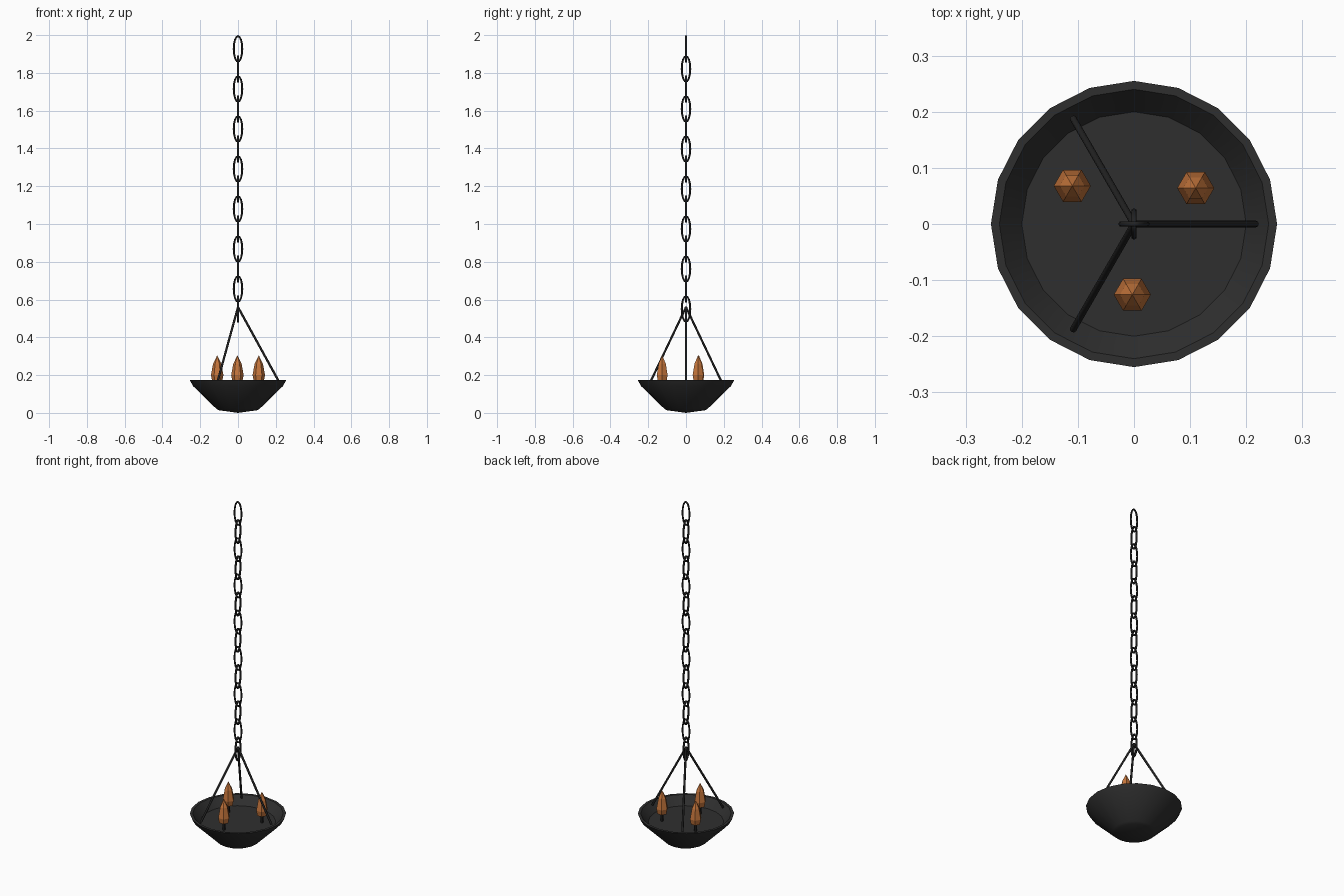
import bpy, math
from mathutils import Vector

cube = bpy.data.objects.get("Cube")
if cube:
    bpy.data.objects.remove(cube, do_unlink=True)


def material(name, rgb):
    m = bpy.data.materials.new(name)
    m.use_nodes = True
    m.diffuse_color = (*rgb, 1)
    m.node_tree.nodes["Principled BSDF"].inputs["Base Color"].default_value = (*rgb, 1)
    return m


bowl_iron = material("dark bowl iron", (0.028, 0.028, 0.028))
chain_iron = material("black chain iron", (0.016, 0.016, 0.016))
flame_orange = material("flame orange", (0.56, 0.18, 0.045))


def make(name, verts, faces, mat, smooth=False):
    mesh = bpy.data.meshes.new(name)
    mesh.from_pydata(verts, [], faces)
    mesh.materials.append(mat)
    obj = bpy.data.objects.new(name, mesh)
    bpy.context.collection.objects.link(obj)
    if smooth:
        bpy.ops.object.select_all(action='DESELECT')
        obj.select_set(True)
        bpy.context.view_layer.objects.active = obj
        bpy.ops.object.shade_smooth_by_angle(angle=math.radians(30))
    return obj


def lathe(name, profile, sides, mat, at=(0, 0), smooth=False):
    """Revolve (radius, height) points; both ends lie on the axis."""
    verts, faces, rings = [], [], []
    for r, z in profile:
        start = len(verts)
        count = sides if r > 0 else 1
        for i in range(count):
            a = math.tau * i / sides
            verts.append((at[0] + r * math.cos(a), at[1] + r * math.sin(a), z))
        rings.append([start + i % count for i in range(sides)])
    for low, high in zip(rings, rings[1:]):
        for i in range(sides):
            j = (i + 1) % sides
            quad = (low[i], low[j], high[j], high[i])
            faces.append(tuple(dict.fromkeys(quad)))
    return make(name, verts, faces, mat, smooth)


def rod(name, start, end, radius, mat, sides=8):
    start, end = Vector(start), Vector(end)
    bpy.ops.mesh.primitive_cylinder_add(
        vertices=sides, radius=radius, depth=(end - start).length,
        location=(start + end) / 2)
    obj = bpy.context.object
    obj.name = name
    obj.rotation_euler = (end - start).to_track_quat('Z', 'Y').to_euler()
    obj.data.materials.append(mat)
    bpy.ops.object.shade_smooth_by_angle(angle=math.radians(50))


# Hanging bowl with a rim and a shallow floor
lathe("bowl", [(0, 0), (0.10, 0.014), (0.115, 0.022), (0.238, 0.142),
               (0.255, 0.173), (0.24, 0.173), (0.2, 0.125), (0, 0.125)],
      20, bowl_iron, smooth=True)

# Three flames on short wicks
for i, (x, y) in enumerate([(0.11, 0.064), (-0.11, 0.068), (-0.003, -0.126)]):
    rod(f"wick_{i + 1}", (x, y, 0.12), (x, y, 0.18), 0.008, chain_iron, 6)
    lathe(f"flame_{i + 1}", [(0, 0.165), (0.027, 0.17), (0.033, 0.2),
                             (0.022, 0.26), (0, 0.305)],
          6, flame_orange, at=(x, y))

# Three support rods meeting under the chain
for i in range(3):
    a = math.tau * i / 3
    rod(f"support_rod_{i + 1}", (0, 0, 0.56),
        (0.217 * math.cos(a), 0.217 * math.sin(a), 0.165), 0.006, chain_iron)

# Chain of oval links, each turned a quarter from the last
AROUND, TUBE, THICK = 16, 6, 0.0055
for k in range(14):
    z0 = 1.927 - k * 0.1059
    verts, faces = [], []
    for i in range(AROUND):
        a = math.tau * i / AROUND
        for j in range(TUBE):
            b = math.tau * j / TUBE
            u = (0.0225 + THICK * math.cos(b)) * math.cos(a)
            w = (0.0675 + THICK * math.cos(b)) * math.sin(a)
            v = THICK * math.sin(b)
            verts.append((u, v, z0 + w) if k % 2 == 0 else (-v, u, z0 + w))
            i2, j2 = (i + 1) % AROUND, (j + 1) % TUBE
            faces.append((i * TUBE + j, i * TUBE + j2, i2 * TUBE + j2, i2 * TUBE + j))
    link = make(f"chain_link_{k + 1}", verts, [f[::-1] for f in faces], chain_iron)
    for p in link.data.polygons:
        p.use_smooth = True
